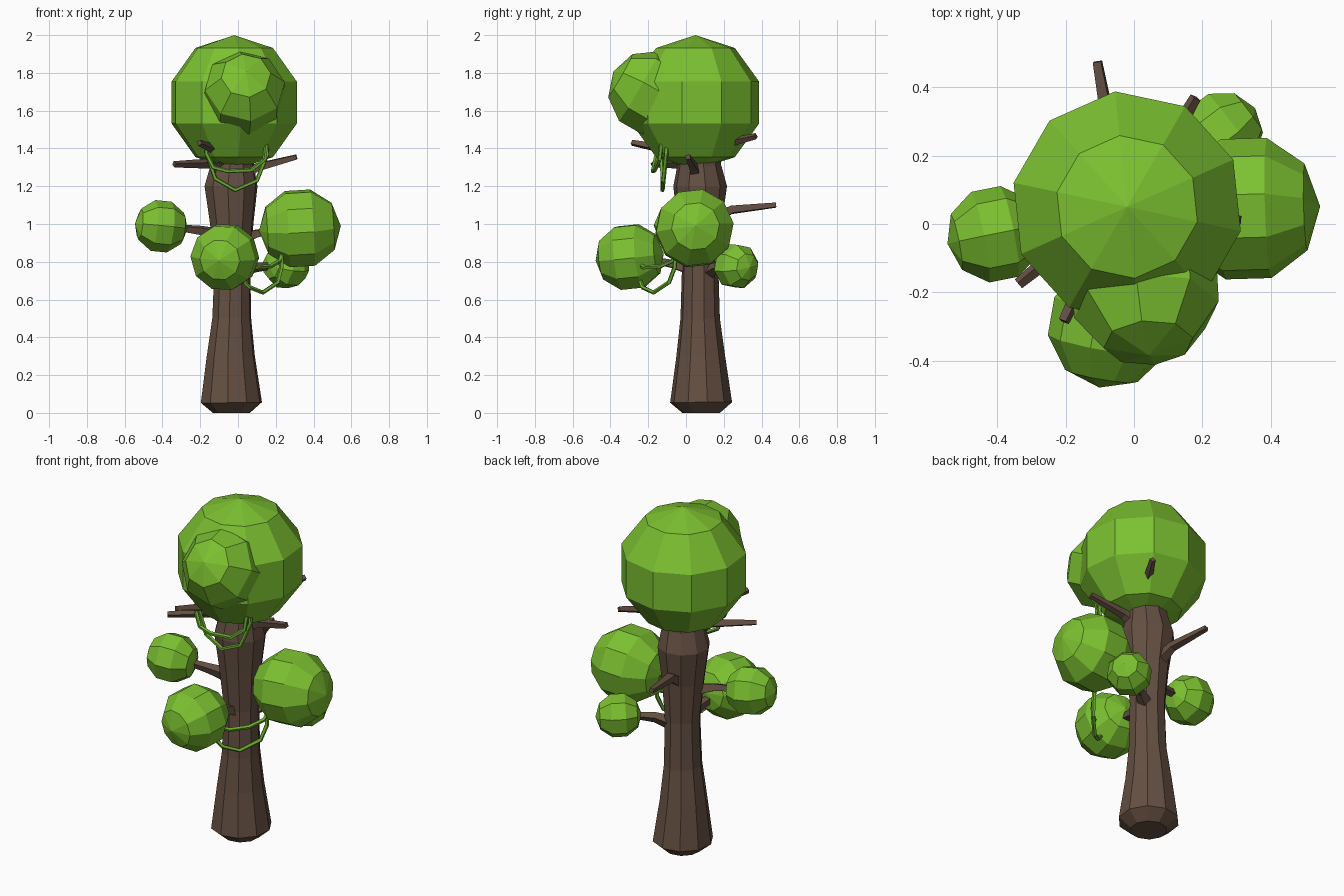
import bpy, bmesh, math
from mathutils import Vector, Matrix

if "Cube" in bpy.data.objects:
    bpy.data.objects.remove(bpy.data.objects["Cube"])


def material(name, color):
    m = bpy.data.materials.new(name)
    m.diffuse_color = (*color, 1)
    m.use_nodes = True
    m.node_tree.nodes["Principled BSDF"].inputs["Base Color"].default_value = m.diffuse_color
    return m


BARK = material("bark", (0.13, 0.08, 0.055))
LEAF = material("leaf", (0.20, 0.53, 0.03))
VINE = material("vine", (0.15, 0.43, 0.03))
UP = Vector((0, 0, 1))


def finish(name, bm, mat):
    bmesh.ops.recalc_face_normals(bm, faces=bm.faces)
    mesh = bpy.data.meshes.new(name)
    bm.to_mesh(mesh)
    bm.free()
    mesh.materials.append(mat)
    obj = bpy.data.objects.new(name, mesh)
    bpy.context.collection.objects.link(obj)


def tube(name, path, radii, sides, mat, turn=0.0):
    """Closed flat-sided tube along a path, one radius per point."""
    pts = [Vector(p) for p in path]
    bm = bmesh.new()
    rings = []
    prev = UP
    frame = Matrix.Identity(3)
    for i, (p, r) in enumerate(zip(pts, radii)):
        t = (pts[min(i + 1, len(pts) - 1)] - pts[max(i - 1, 0)]).normalized()
        frame = prev.rotation_difference(t).to_matrix() @ frame
        prev = t
        ring = []
        for k in range(sides):
            a = math.tau * k / sides + turn
            ring.append(bm.verts.new(p + frame @ Vector((r * math.cos(a), r * math.sin(a), 0))))
        rings.append(ring)
    for a, b in zip(rings, rings[1:]):
        for k in range(sides):
            n = (k + 1) % sides
            bm.faces.new((a[k], a[n], b[n], b[k]))
    bm.faces.new(rings[0])
    bm.faces.new(rings[-1])
    finish(name, bm, mat)


def foliage(name, center, radius, axis, sides=10, spin=0.0):
    """Low-poly ball whose pole points along axis."""
    bm = bmesh.new()
    rot = UP.rotation_difference(Vector(axis).normalized()).to_matrix().to_4x4()
    mat = Matrix.Translation(center) @ rot @ Matrix.Rotation(math.radians(spin), 4, 'Z')
    bmesh.ops.create_uvsphere(bm, u_segments=sides, v_segments=5, radius=radius, matrix=mat)
    finish(name, bm, LEAF)


# Trunk
tube("trunk",
     [(-.035, .08, 0), (-.035, .08, .055), (-.038, .078, .3), (-.033, .075, .5),
      (-.03, .075, .77), (-.033, .072, 1.0), (-.037, .075, 1.2),
      (-.03, .07, 1.31), (-.03, .07, 1.42)],
     [.1, .165, .13, .105, .097, .117, .143, .117, .11], 10, BARK, 0.2)

# Foliage balls
foliage("crown_foliage", (-.02, .05, 1.643), .357, (0, 0, 1), 10, 6)
foliage("crown_front_foliage", (.033, -.19, 1.695), .225, (.05, -.87, .5), 8, 10)
foliage("front_foliage", (-.07, -.298, .825), .184, (-.17, -.97, -.1), 10, 5)
foliage("right_foliage", (.328, .045, .977), .217, (1, .03, .06), 10, 8)
foliage("left_foliage", (-.407, -.03, .988), .142, (-1, -.2, .1), 8, 12)
foliage("back_right_foliage", (.255, .265, .777), .124, (.8, .6, -.05), 8, 5)

# Branches, tapering from the trunk outward
branches = {
    "front_branch": [(-.03, .04, .76), (-.045, -.08, .79), (-.07, -.25, .825)],
    "right_branch": [(0, .07, .91), (.1, .06, .95), (.25, .045, .975)],
    "left_branch": [(-.06, .06, .93), (-.19, .01, .965), (-.35, -.02, .985)],
    "back_right_branch": [(-.01, .1, .73), (.09, .16, .77), (.2, .23, .78)],
    "bare_back_branch": [(-.04, .11, 1.0), (-.065, .24, 1.075), (-.107, .475, 1.1)],
    "bare_left_branch": [(-.05, .04, 1.25), (-.15, -.02, 1.32), (-.338, -.175, 1.316)],
    "bare_right_branch": [(0, .06, 1.24), (.1, .04, 1.3), (.31, .01, 1.355)],
    "bare_front_left_branch": [(-.05, .03, 1.3), (-.11, -.08, 1.39), (-.205, -.285, 1.43)],
    "bare_back_right_branch": [(.0, .1, 1.32), (.07, .18, 1.42), (.18, .37, 1.465)],
}
for name, path in branches.items():
    tube(name, path, [.045, .028, .017], 4, BARK, math.pi / 4)

# Hanging vines
vines = {
    "crown_vine_short": [(-.165, -.15, 1.43), (-.165, -.155, 1.37), (-.13, -.17, 1.3),
                         (-.055, -.175, 1.28), (.07, -.165, 1.285), (.14, -.14, 1.34),
                         (.15, -.13, 1.43)],
    "crown_vine_long": [(-.165, -.13, 1.43), (-.165, -.13, 1.37), (-.12, -.125, 1.24),
                        (-.015, -.125, 1.18), (.1, -.12, 1.23), (.155, -.105, 1.37),
                        (.15, -.1, 1.43)],
    "lower_vine_long": [(.01, -.25, .72), (.06, -.23, .665), (.13, -.17, .637),
                        (.21, -.09, .69), (.23, -.06, .77), (.23, -.055, .84)],
    "lower_vine_short": [(.04, -.26, .79), (.1, -.22, .77), (.17, -.14, .775),
                         (.22, -.07, .805), (.23, -.05, .84)],
}
for name, path in vines.items():
    tube(name, path, [.012] * len(path), 5, VINE)
